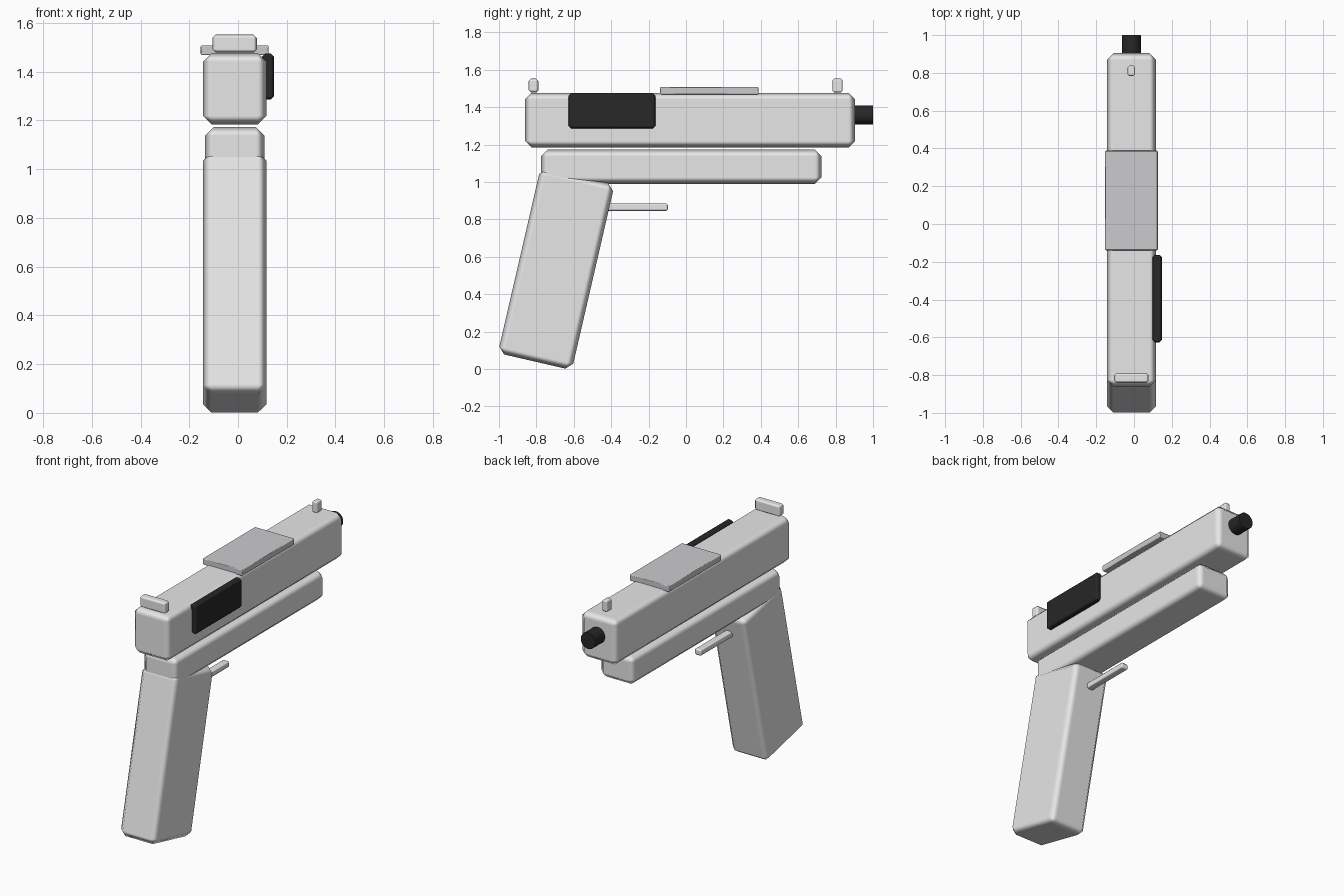
import bpy
import math
from mathutils import Matrix

cube = bpy.data.objects.get("Cube")
if cube:
    bpy.data.objects.remove(cube, do_unlink=True)

AXIS_X = -0.0135  # shared centre line of the body


def material(name, colour):
    mat = bpy.data.materials.new(name)
    mat.use_nodes = True
    mat.diffuse_color = (*colour, 1)
    mat.node_tree.nodes["Principled BSDF"].inputs["Base Color"].default_value = (*colour, 1)
    return mat


light_grey = material("light grey", (0.8, 0.8, 0.8))
mid_grey = material("mid grey", (0.6, 0.6, 0.62))
black = material("black", (0.02, 0.02, 0.02))


def block(name, x, y, z, bevel, mat, tilt=0):
    """Chamfered box spanning the given (min, max) ranges."""
    spans = (x, y, z)
    size = [b - a for a, b in spans]
    centre = [(a + b) / 2 for a, b in spans]
    bpy.ops.mesh.primitive_cube_add(size=1, location=centre)
    obj = bpy.context.object
    obj.name = name
    obj.data.transform(Matrix.Diagonal((*size, 1)))
    obj.rotation_euler.x = math.radians(tilt)
    obj.data.materials.append(mat)
    bpy.ops.object.shade_smooth()
    mod = obj.modifiers.new("Chamfer", 'BEVEL')
    mod.width = bevel
    mod.segments = 1
    mod.harden_normals = True
    return obj


def mid(width):
    """X range of the given width about the centre line."""
    return AXIS_X - width / 2, AXIS_X + width / 2


# Main body
block("slide", mid(0.261), (-0.861, 0.904), (1.184, 1.476), 0.035, light_grey)
block("frame", mid(0.245), (-0.775, 0.725), (0.99, 1.172), 0.035, light_grey)
block("grip", mid(0.261), (-0.897, -0.491), (0.0265, 1.0435), 0.035, light_grey, tilt=-13)
block("trigger", mid(0.05), (-0.5, -0.096), (0.845, 0.885), 0.01, light_grey)

# Sights on top of the slide
block("rear_sight", mid(0.183), (-0.842, -0.788), (1.478, 1.552), 0.014, light_grey)
block("front_sight", mid(0.04), (0.783, 0.838), (1.478, 1.552), 0.01, light_grey)

# Cover plates
block("top_plate", mid(0.279), (-0.139, 0.388), (1.468, 1.508), 0.005, mid_grey)
block("side_port", (0.098, 0.148), (-0.628, -0.163), (1.286, 1.474), 0.014, black)

# Barrel tip projecting from the slide
bpy.ops.mesh.primitive_cylinder_add(vertices=32, radius=0.051, depth=0.2,
                                    location=(AXIS_X, 0.9, 1.358),
                                    rotation=(math.pi / 2, 0, 0))
barrel = bpy.context.object
barrel.name = "barrel"
barrel.data.materials.append(black)
bpy.ops.object.shade_smooth_by_angle(angle=math.radians(40))
